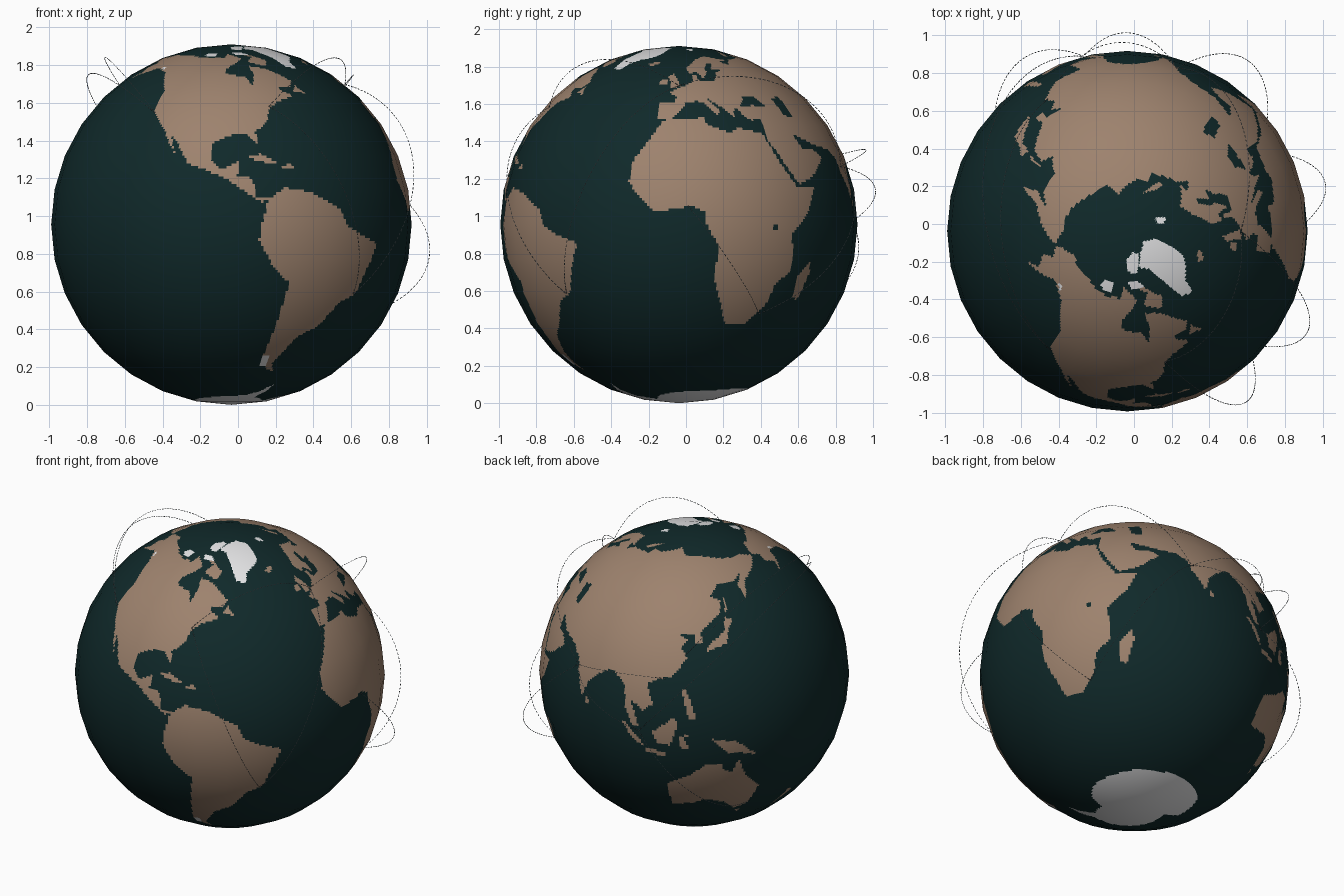
import bpy
import bmesh
import math
from mathutils import Vector

RADIUS = 0.955
CENTRE = Vector((-0.035, -0.038, RADIUS))

if "Cube" in bpy.data.objects:
    bpy.data.objects.remove(bpy.data.objects["Cube"], do_unlink=True)


def make_material(name, colour):
    material = bpy.data.materials.new(name)
    material.use_nodes = True
    material.diffuse_color = (*colour, 1)
    shader = material.node_tree.nodes["Principled BSDF"]
    shader.inputs["Base Color"].default_value = (*colour, 1)
    shader.inputs["Roughness"].default_value = 0.8
    return material


ocean_teal = make_material("ocean_teal", (0.005, 0.022, 0.023))
land_brown = make_material("land_brown", (0.34, 0.225, 0.155))
ice_white = make_material("ice_white", (0.8, 0.8, 0.81))
route_grey = make_material("route_grey", (0.25, 0.31, 0.34))
OCEAN, LAND, ICE = range(3)

# Regions are coarse coastlines in degrees (longitude, latitude); later ones paint over earlier ones
regions = []


def region(name, paint, *coast):
    longitudes, latitudes = zip(*coast)
    bounds = min(longitudes), max(longitudes), min(latitudes), max(latitudes)
    edges = list(zip(coast, coast[1:] + coast[:1]))
    regions.append((name, paint, bounds, edges))


def inside(longitude, latitude, bounds, edges):
    west, east, south, north = bounds
    if not (west <= longitude <= east and south <= latitude <= north):
        return False
    hit = False
    for (ax, ay), (bx, by) in edges:
        if (ay > latitude) != (by > latitude):
            if longitude < ax + (bx - ax) * (latitude - ay) / (by - ay):
                hit = not hit
    return hit


def paint_at(longitude, latitude):
    result = OCEAN
    for name, paint, bounds, edges in regions:
        if inside(longitude, latitude, bounds, edges) or inside(longitude + 360, latitude, bounds, edges):
            result = paint
    return result


# Americas
region("north_america", LAND,
       (-166, 68), (-156, 71), (-141, 70), (-128, 70), (-115, 68), (-96, 68), (-94, 72), (-85, 69),
       (-82, 67), (-87, 64), (-94, 60), (-93, 57), (-82, 55), (-79, 51), (-77, 57), (-78, 62),
       (-70, 61), (-65, 59), (-56, 53), (-60, 50), (-66, 50), (-65, 48), (-60, 46), (-66, 44),
       (-70, 43), (-74, 40), (-76, 35), (-81, 31), (-80, 26), (-82, 28), (-84, 30), (-90, 30),
       (-97, 27), (-97, 21), (-94, 18), (-91, 19), (-87, 21), (-88, 16), (-83, 15), (-82, 9),
       (-77, 9), (-80, 7), (-86, 11), (-94, 16), (-105, 20), (-109, 26), (-113, 31), (-110, 23),
       (-117, 33), (-124, 40), (-124, 48), (-134, 58), (-146, 61), (-153, 58), (-164, 54),
       (-158, 58), (-165, 61), (-161, 64), (-168, 66))
region("south_america", LAND,
       (-78, 8), (-72, 12), (-62, 10), (-52, 5), (-50, 0), (-44, -3), (-35, -6), (-39, -15),
       (-41, -22), (-48, -26), (-54, -34), (-62, -39), (-66, -45), (-69, -51), (-66, -55),
       (-72, -53), (-75, -47), (-73, -37), (-70, -19), (-76, -14), (-81, -5), (-80, 1))
region("baffin_island", LAND, (-88, 73), (-78, 73), (-62, 66), (-66, 62), (-78, 65), (-72, 69))
region("newfoundland", LAND, (-59, 48), (-53, 47), (-56, 51))
region("cuba", LAND, (-85, 22), (-77, 20), (-74, 20), (-80, 23))
region("hispaniola", LAND, (-74, 18), (-68, 18), (-70, 20))

# Africa
region("africa", LAND,
       (-6, 36), (10, 37), (11, 34), (20, 31), (23, 33), (33, 31), (37, 21), (43, 12), (51, 12),
       (47, 4), (40, -3), (41, -15), (35, -20), (33, -27), (26, -34), (18, -34), (12, -18),
       (13, -7), (9, 0), (9, 4), (4, 6), (-8, 4), (-13, 9), (-17, 14), (-16, 21), (-10, 30))
region("madagascar", LAND, (49, -12), (50, -16), (47, -25), (44, -24), (44, -17))

# Europe and Asia
region("europe", LAND,
       (-9, 37), (-9, 43), (-2, 43), (-1, 46), (-5, 48), (2, 51), (8, 54), (8, 57), (10, 57),
       (11, 54), (20, 54), (24, 59), (30, 60), (22, 61), (25, 65), (21, 65), (17, 61), (18, 59),
       (14, 55), (11, 59), (6, 58), (5, 62), (14, 68), (25, 71), (41, 67), (33, 66), (40, 64),
       (44, 67), (60, 69), (60, 36), (30, 36), (27, 38), (26, 41), (23, 40), (23, 37), (19, 41),
       (13, 45), (18, 40), (16, 38), (11, 43), (8, 44), (3, 43), (0, 39), (-2, 37), (-5, 36))
region("asia", LAND,
       (60, 69), (68, 69), (67, 73), (80, 73), (104, 78), (113, 74), (140, 73), (160, 70),
       (180, 69), (190, 66), (178, 62), (170, 60), (163, 58), (157, 51), (156, 57), (164, 62),
       (155, 59), (142, 59), (135, 54), (141, 52), (139, 47), (128, 40), (129, 36), (126, 35),
       (125, 39), (118, 39), (122, 37), (119, 34), (122, 30), (116, 23), (109, 21), (106, 19),
       (109, 12), (105, 9), (100, 13), (104, 2), (101, 3), (98, 9), (97, 17), (91, 22), (87, 21),
       (80, 15), (78, 8), (73, 17), (72, 21), (67, 25), (57, 27), (50, 30), (48, 30), (51, 25),
       (56, 25), (60, 22), (52, 16), (44, 13), (39, 21), (35, 28), (35, 36), (60, 37))
region("britain", LAND, (-5, 50), (1, 51), (0, 53), (-3, 58), (-6, 56), (-4, 53))
region("ireland", LAND, (-10, 52), (-6, 52), (-6, 55), (-10, 54))
region("iceland", LAND, (-24, 65), (-15, 66), (-14, 65), (-20, 63))
region("novaya_zemlya", LAND, (52, 71), (57, 71), (68, 77), (56, 74))
region("sri_lanka", LAND, (80, 9), (82, 7), (80, 6))
region("japan", LAND, (130, 32), (140, 35), (142, 40), (145, 44), (141, 45), (140, 40), (132, 35))
region("sakhalin", LAND, (142, 46), (144, 49), (143, 54))

# South-east Asia and Oceania
region("sumatra", LAND, (95, 6), (104, -2), (106, -6), (101, -2))
region("java", LAND, (105, -7), (114, -9), (114, -7), (108, -6))
region("borneo", LAND, (109, 1), (117, 7), (119, 5), (116, -4), (111, -3))
region("sulawesi", LAND, (120, -5), (119, 0), (125, 1), (121, 0), (123, -5))
region("philippines", LAND, (120, 18), (122, 18), (126, 7), (123, 7))
region("new_guinea", LAND, (131, -1), (141, -3), (150, -10), (143, -8), (138, -8))
region("australia", LAND,
       (114, -22), (122, -18), (130, -12), (136, -12), (136, -15), (140, -17), (142, -11),
       (146, -19), (153, -26), (150, -37), (144, -39), (138, -33), (131, -31), (124, -33), (115, -34))
region("tasmania", LAND, (145, -41), (148, -41), (147, -43))
region("new_zealand", LAND, (173, -35), (178, -38), (175, -41), (168, -46), (172, -41), (174, -39))

# Inland seas
region("black_sea", OCEAN, (28, 42), (41, 42), (37, 46), (31, 46))
region("caspian_sea", OCEAN, (47, 45), (53, 46), (54, 37), (49, 38))
region("lake_victoria", OCEAN, (32, 0), (34, 0), (34, -2), (32, -2))

# Ice
region("greenland", ICE,
       (-73, 78), (-60, 82), (-32, 84), (-15, 81), (-20, 74), (-24, 70), (-40, 65), (-43, 60),
       (-50, 62), (-54, 70), (-60, 76))
region("ellesmere", ICE, (-90, 77), (-78, 76), (-64, 82), (-75, 83), (-92, 81))
region("north_baffin", ICE, (-90, 74), (-80, 74), (-72, 71), (-86, 71))
region("victoria_island", ICE, (-117, 70), (-105, 69), (-105, 73), (-115, 73))
region("svalbard", ICE, (12, 78), (20, 77), (26, 80), (14, 80))
region("coastal_glacier", ICE, (-145, 62), (-137, 59), (-139, 61))
region("southern_andes", ICE, (-75, -47), (-72, -47), (-72, -52), (-75, -52))
region("antarctica", ICE,
       (-180, -90), (-180, -78), (-155, -77), (-100, -73), (-75, -72), (-66, -68), (-58, -63),
       (-62, -74), (-35, -78), (-20, -73), (0, -70), (50, -67), (90, -66), (140, -66),
       (170, -71), (165, -78), (180, -78), (180, -90))

# Globe: a faceted ball, each facet split flat so coastlines can be painted on its cells
bm = bmesh.new()
bmesh.ops.create_uvsphere(bm, u_segments=32, v_segments=16, radius=RADIUS)
bmesh.ops.subdivide_edges(bm, edges=bm.edges[:], cuts=12, use_grid_fill=True)
for face in bm.faces:
    middle = face.calc_center_median().normalized()
    face.material_index = paint_at(math.degrees(math.atan2(middle.y, middle.x)),
                                   math.degrees(math.asin(middle.z)))
    face.smooth = True
globe_mesh = bpy.data.meshes.new("globe")
bm.to_mesh(globe_mesh)
bm.free()
for material in (ocean_teal, land_brown, ice_white):
    globe_mesh.materials.append(material)
globe_mesh.normals_split_custom_set_from_vertices([v.co.normalized() for v in globe_mesh.vertices])
globe = bpy.data.objects.new("globe", globe_mesh)
globe.location = CENTRE
bpy.context.collection.objects.link(globe)


# Travel routes: dashed great-circle arches between cities
def direction(longitude, latitude):
    lon, lat = math.radians(longitude), math.radians(latitude)
    return Vector((math.cos(lat) * math.cos(lon), math.cos(lat) * math.sin(lon), math.sin(lat)))


def add_route(name, start, end):
    a, b = direction(*start), direction(*end)
    angle = a.angle(b)
    rise = 0.155 * min(1, angle / 0.85)
    dashes = round(angle / 0.022)
    curve = bpy.data.curves.new(name, "CURVE")
    curve.dimensions = "3D"
    curve.bevel_depth = 0.002
    curve.bevel_resolution = 0
    curve.materials.append(route_grey)
    for dash in range(dashes):
        spline = curve.splines.new("POLY")
        spline.points.add(1)
        for point, step in zip(spline.points, (dash, dash + 0.6)):
            t = step / dashes
            height = RADIUS + rise * math.sin(math.pi * t)
            point.co = (*(a.slerp(b, t) * height), 1)
    route = bpy.data.objects.new(name, curve)
    route.location = CENTRE
    bpy.context.collection.objects.link(route)


new_york, london, rio = (-74, 41), (0, 51), (-43, -23)
lagos, durban, mumbai = (3, 6), (31, -30), (73, 19)
singapore, shanghai, sydney = (104, 1), (121, 31), (151, -34)
hong_kong, san_francisco = (114, 22), (-122, 38)

add_route("route_new_york_rio", new_york, rio)
add_route("route_new_york_london", new_york, london)
add_route("route_london_rio", london, rio)
add_route("route_london_mumbai", london, mumbai)
add_route("route_lagos_durban", lagos, durban)
add_route("route_durban_mumbai", durban, mumbai)
add_route("route_mumbai_hong_kong", mumbai, hong_kong)
add_route("route_mumbai_singapore", mumbai, singapore)
add_route("route_singapore_sydney", singapore, sydney)
add_route("route_singapore_san_francisco", singapore, san_francisco)
add_route("route_shanghai_san_francisco", shanghai, san_francisco)
